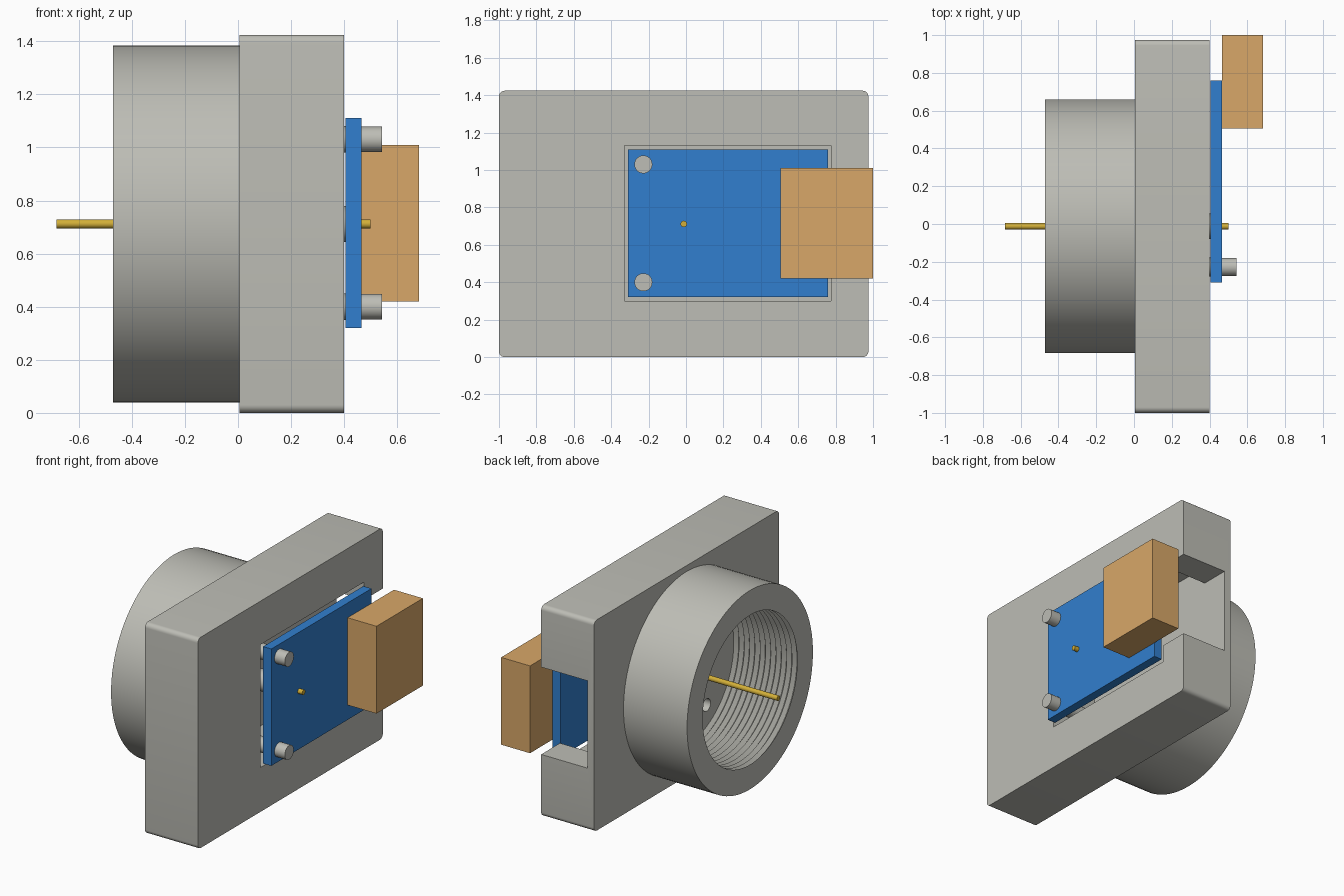
import bpy
import bmesh
from math import cos, sin, pi, radians
from mathutils import Vector

cube = bpy.data.objects.get("Cube")
if cube:
    bpy.data.objects.remove(cube, do_unlink=True)

CY, CZ = -0.012, 0.712  # axis of the threaded collar


def material(name, rgb):
    m = bpy.data.materials.new(name)
    m.use_nodes = True
    m.diffuse_color = (*rgb, 1)
    m.node_tree.nodes["Principled BSDF"].inputs["Base Color"].default_value = (*rgb, 1)
    return m


grey = material("grey metal", (0.51, 0.51, 0.465))
blue = material("board blue", (0.031, 0.212, 0.62))
orange = material("connector orange", (0.69, 0.39, 0.14))
gold = material("pin gold", (0.65, 0.43, 0.04))


def finish(name, bm, mat, smooth=False):
    bmesh.ops.remove_doubles(bm, verts=bm.verts, dist=1e-5)
    bmesh.ops.recalc_face_normals(bm, faces=bm.faces)
    mesh = bpy.data.meshes.new(name)
    bm.to_mesh(mesh)
    bm.free()
    obj = bpy.data.objects.new(name, mesh)
    bpy.context.collection.objects.link(obj)
    mesh.materials.append(mat)
    if smooth:
        shade(obj)
    return obj


def shade(obj):
    bpy.ops.object.select_all(action="DESELECT")
    obj.select_set(True)
    bpy.context.view_layer.objects.active = obj
    bpy.ops.object.shade_smooth_by_angle(angle=radians(30))


def box(name, lo, hi, mat, corner=0):
    bm = bmesh.new()
    bmesh.ops.create_cube(bm, size=1)
    lo, hi = Vector(lo), Vector(hi)
    for v in bm.verts:
        v.co = (lo + hi) / 2 + v.co * (hi - lo)
    if corner:  # round only the edges running along x
        edges = [e for e in bm.edges
                 if abs(e.verts[0].co.x - e.verts[1].co.x) > 1e-4]
        bmesh.ops.bevel(bm, geom=edges, offset=corner, segments=6,
                        profile=0.5, affect="EDGES")
    return finish(name, bm, mat)


def lathe(name, profile, mat, y=CY, z=CZ, sides=32, closed=False):
    """Turn (x, radius) points about an axis along x."""
    bm = bmesh.new()
    rings = []
    for i in range(sides):
        a = 2 * pi * i / sides
        rings.append([bm.verts.new((x, y + r * cos(a), z + r * sin(a)))
                      for x, r in profile])
    count = len(profile) if closed else len(profile) - 1
    for i in range(sides):
        a, b = rings[i], rings[(i + 1) % sides]
        for j in range(count):
            k = (j + 1) % len(profile)
            bm.faces.new((a[j], a[k], b[k], b[j]))
    return finish(name, bm, mat, True)


def rod(name, x0, x1, r, mat, y=CY, z=CZ):
    return lathe(name, [(x0, 0), (x0, r), (x1, r), (x1, 0)], mat, y, z)


# Housing block with a pocket, a side slot and screw holes
housing = box("housing_block", (0.005, -1, 0), (0.4, 0.975, 1.424), grey, 0.03)
screws = [(-0.228, 0.4), (-0.228, 1.03)]
cutters = [
    box("pocket_cutter", (0.055, -0.33, 0.3), (0.6, 0.775, 1.13), grey),
    box("slot_cutter", (0.055, 0.6, 0.42), (0.7, 1.2, 1.01), grey),
]
cutters += [rod("hole_cutter", -0.1, 0.1, 0.042, grey, y, z) for y, z in screws]
for cutter in cutters:
    cutter.hide_render = True
    mod = housing.modifiers.new("cut", "BOOLEAN")
    mod.operation = "DIFFERENCE"
    mod.solver = "EXACT"
    mod.object = cutter
bpy.context.view_layer.update()
cut_mesh = bpy.data.meshes.new_from_object(
    housing.evaluated_get(bpy.context.evaluated_depsgraph_get()))
housing.modifiers.clear()
housing.data = cut_mesh
for cutter in cutters:
    bpy.data.objects.remove(cutter, do_unlink=True)
shade(housing)

# Collar with internal thread
back, front, bore, teeth = 0.005, -0.47, 0.505, 12
pitch = (back - front) / teeth
thread = []
for i in range(teeth):
    x = front + i * pitch
    thread += [(x, bore), (x + pitch / 2, bore + 0.025)]
thread.append((back, bore))
lathe("threaded_collar", thread + [(back, 0.672), (front, 0.672)], grey,
      sides=96, closed=True)

# Circuit board and its connector
box("circuit_board", (0.405, -0.31, 0.32), (0.466, 0.76, 1.11), blue)
box("edge_connector", (0.466, 0.505, 0.42), (0.682, 1, 1.01), orange)

# Hollow standoffs and the screws above the board
for y, z in screws:
    lathe("standoff", [(0.3, 0), (0.3, 0.042), (0.05, 0.042), (0.05, 0.05),
                       (0.406, 0.05), (0.406, 0)], grey, y, z)
    rod("screw", 0.4, 0.543, 0.048, grey, y, z)

# Centre sleeve and contact pin
rod("pin_sleeve", 0.05, 0.406, 0.068, grey)
rod("contact_pin", -0.683, 0.5, 0.017, gold)
